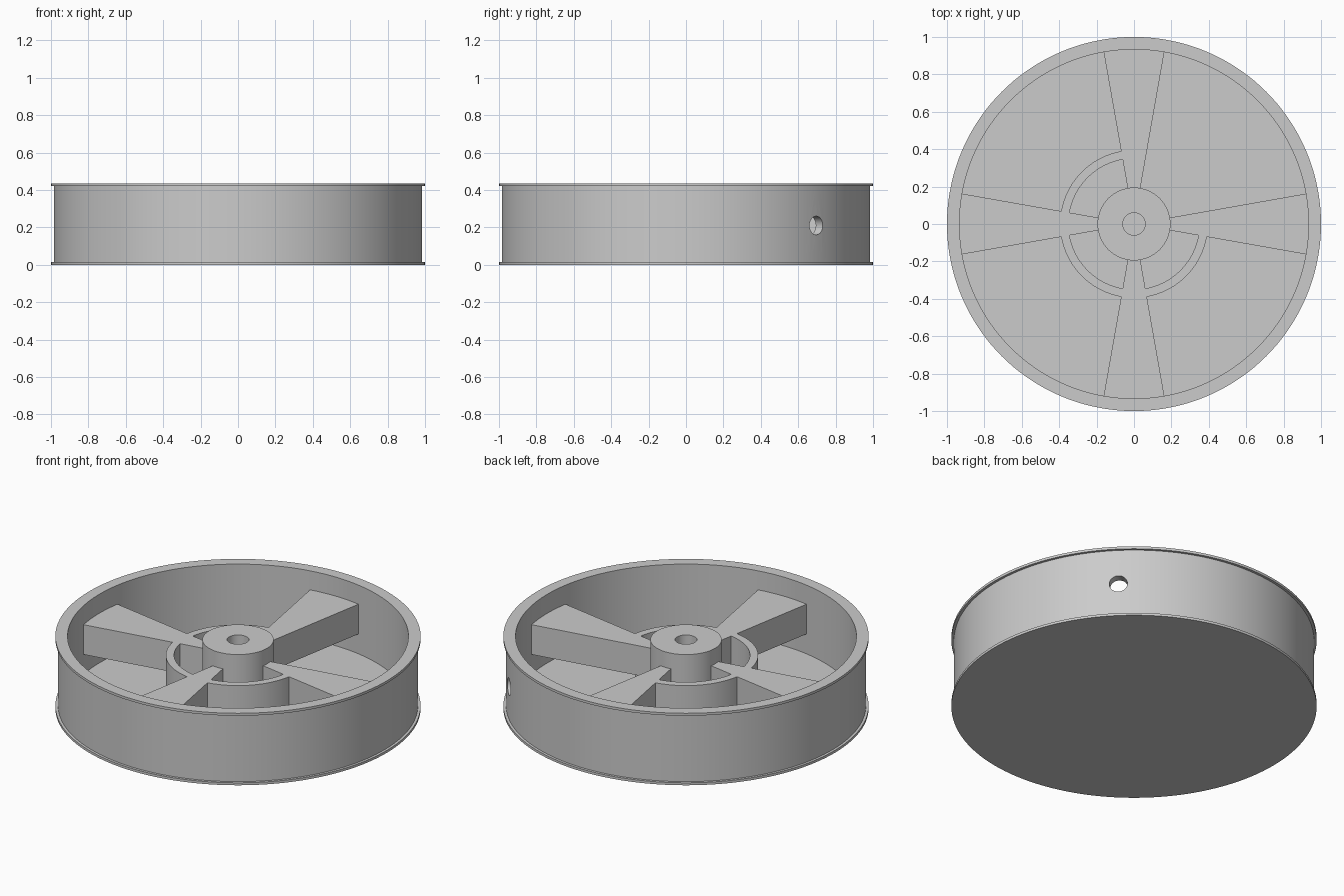
import bpy
import bmesh
from math import cos, sin, pi, radians
from mathutils import Matrix, Vector

if "Cube" in bpy.data.objects:
    bpy.data.objects.remove(bpy.data.objects["Cube"], do_unlink=True)

HEIGHT, FLANGE, FLOOR = 0.435, 0.015, 0.02
WALL_IN, WALL_OUT = 0.933, 0.985
SPOKE_LOW, SPOKE_TOP = 0.14, 0.32
HUB_R, BORE_R, HUB_TOP = 0.195, 0.06, 0.414
HALF = 10  # half the angle of a spoke, in degrees

grey = bpy.data.materials.new("light grey")
grey.use_nodes = True
colour = (0.6, 0.6, 0.6, 1)
grey.diffuse_color = colour
grey.node_tree.nodes["Principled BSDF"].inputs["Base Color"].default_value = colour


def finish(name, bm):
    """Turn a bmesh into a smooth-shaded object with sharp edges."""
    bmesh.ops.recalc_face_normals(bm, faces=bm.faces)
    mesh = bpy.data.meshes.new(name)
    bm.to_mesh(mesh)
    bm.free()
    mesh.materials.append(grey)
    ob = bpy.data.objects.new(name, mesh)
    bpy.context.collection.objects.link(ob)
    smooth(ob)
    return ob


def smooth(ob):
    bpy.ops.object.select_all(action="DESELECT")
    ob.select_set(True)
    bpy.context.view_layer.objects.active = ob
    bpy.ops.object.shade_smooth_by_angle(angle=radians(30))


def lathe(name, profile, steps=144):
    """Spin a profile of (radius, height) points about z."""
    bm = bmesh.new()
    verts = [bm.verts.new((r, 0, z)) for r, z in profile]
    edges = [bm.edges.new(pair) for pair in zip(verts, verts[1:])]
    bmesh.ops.spin(bm, geom=verts + edges, axis=(0, 0, 1), cent=(0, 0, 0),
                   angle=2 * pi, steps=steps)
    bmesh.ops.remove_doubles(bm, verts=bm.verts, dist=1e-4)
    return finish(name, bm)


def sector(name, r_in, r_out, start, end, low, top):
    """Solid ring sector between two angles in degrees."""
    steps = max(4, int((end - start) / 2.5))
    angles = [radians(start + (end - start) * i / steps) for i in range(steps + 1)]
    outline = [(r_out * cos(a), r_out * sin(a)) for a in angles]
    outline += [(r_in * cos(a), r_in * sin(a)) for a in reversed(angles)]
    bm = bmesh.new()
    face = bm.faces.new([bm.verts.new((x, y, low)) for x, y in outline])
    grown = bmesh.ops.extrude_face_region(bm, geom=[face], use_keep_orig=True)["geom"]
    moved = [g for g in grown if isinstance(g, bmesh.types.BMVert)]
    bmesh.ops.translate(bm, verts=moved, vec=(0, 0, top - low))
    return finish(name, bm)


# Round tray with a thin flange at both ends of the wall
tray = lathe("tray", [
    (0, 0), (1, 0), (1, FLANGE), (WALL_OUT, FLANGE),
    (WALL_OUT, HEIGHT - FLANGE), (1, HEIGHT - FLANGE), (1, HEIGHT),
    (WALL_IN, HEIGHT), (WALL_IN, FLOOR), (0, FLOOR)])

# Radial hole through the back corner of the wall
bm = bmesh.new()
direction = Vector((1, 1, 0)).normalized()
place = Matrix.Translation(direction * 0.96 + Vector((0, 0, 0.21)))
turn = direction.to_track_quat("Z", "Y").to_matrix().to_4x4()
bmesh.ops.create_cone(bm, cap_ends=True, segments=32, radius1=0.05, radius2=0.05,
                      depth=0.3, matrix=place @ turn)
cutter = finish("hole_cutter", bm)
cutter.hide_render = True
cut = tray.modifiers.new("hole", "BOOLEAN")
cut.operation = "DIFFERENCE"
cut.solver = "EXACT"
cut.object = cutter
bpy.context.view_layer.objects.active = tray
bpy.ops.object.modifier_apply(modifier=cut.name)
bpy.data.objects.remove(cutter, do_unlink=True)
smooth(tray)

# Central hub with a bore
lathe("hub", [(HUB_R, FLOOR), (HUB_R, HUB_TOP), (BORE_R, HUB_TOP), (BORE_R, FLOOR)], 64)

# Four wedge spokes, and a ring wall in every quarter but the one with the hole
for i, side in enumerate(("left", "back", "right", "front")):
    mid = 90 * i
    sector("spoke_" + side, HUB_R - 0.005, WALL_IN + 0.002, mid - HALF, mid + HALF,
           SPOKE_LOW, SPOKE_TOP)
    if i > 0:
        sector("ring_wall_" + str(i), 0.35, 0.395, mid + HALF, mid + 90 - HALF,
               FLOOR, SPOKE_TOP)
